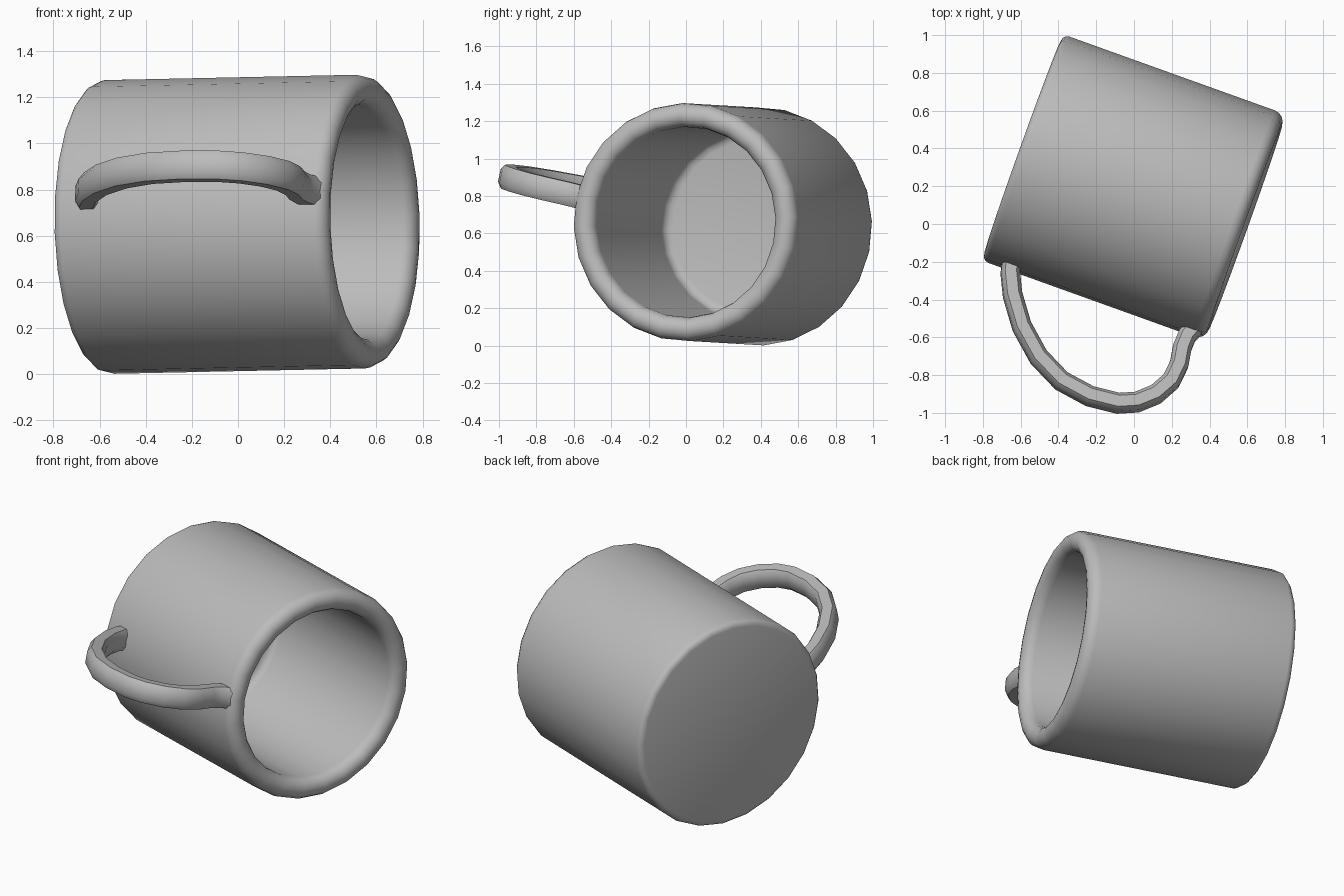
import bpy, bmesh, math
from mathutils import Vector, Matrix

cube = bpy.data.objects.get("Cube")
if cube:
    bpy.data.objects.remove(cube)

grey = bpy.data.materials.new("grey ceramic")
grey.use_nodes = True
COLOUR = (0.5, 0.5, 0.5, 1)
grey.diffuse_color = COLOUR
grey.node_tree.nodes["Principled BSDF"].inputs["Base Color"].default_value = COLOUR

# Mug lying on its side: local z runs base to rim, local x points out to the handle
axis = Vector((0.941, -0.338, 0.02)).normalized()
lift = math.radians(12.5)
out = Vector((-0.338 * math.cos(lift), -0.941 * math.cos(lift), math.sin(lift)))
out = (out - axis * out.dot(axis)).normalized()
side = axis.cross(out)
pose = Matrix((out, side, axis)).transposed().to_4x4()
pose.translation = (-0.59, 0.405, 0.637)

R, INNER, LENGTH, FLOOR = 0.637, 0.51, 1.254, 0.12


def arc(cx, cz, radius, start, end, steps):
    """Points of a rounded corner in the radius / height plane."""
    angles = [math.radians(start + (end - start) * i / steps) for i in range(steps + 1)]
    return [(cx + radius * math.cos(a), cz + radius * math.sin(a)) for a in angles]


def loft(name, rings, sharp, capped):
    """Skin closed rings of points into one object."""
    bm = bmesh.new()
    loops = [[bm.verts.new(p) for p in ring] for ring in rings]
    for a, b in zip(loops, loops[1:]):
        for i in range(len(a)):
            j = (i + 1) % len(a)
            bm.faces.new((a[i], a[j], b[j], b[i]))
    if capped:
        bm.faces.new(loops[0])
        bm.faces.new(loops[-1])
    bmesh.ops.recalc_face_normals(bm, faces=bm.faces)
    mesh = bpy.data.meshes.new(name)
    bm.to_mesh(mesh)
    bm.free()
    mesh.materials.append(grey)
    obj = bpy.data.objects.new(name, mesh)
    obj.matrix_world = pose
    bpy.context.collection.objects.link(obj)
    bpy.ops.object.select_all(action="DESELECT")
    obj.select_set(True)
    bpy.context.view_layer.objects.active = obj
    bpy.ops.object.shade_smooth_by_angle(angle=math.radians(sharp))
    return obj


# Body: rounded base, straight wall, rolled rim, inner wall and filleted floor
roll = (R - INNER) / 2
profile = arc(R - 0.035, 0.035, 0.035, -90, 0, 3)
profile += arc(R - roll, LENGTH - roll, roll, 0, 180, 8)
profile += arc(INNER - 0.05, FLOOR + 0.05, 0.05, 0, -90, 3)
SIDES = 24
turns = [2 * math.pi * i / SIDES for i in range(SIDES)]
loft("mug_body", [[(r * math.cos(t), r * math.sin(t), z) for t in turns]
                  for r, z in profile], 35, True)

# Handle: chamfered strap swept along a path of (distance out, height)
path = [(0.58, 0.147), (0.66, 0.165), (0.77, 0.217), (0.915, 0.321), (1.04, 0.46),
        (1.12, 0.617), (1.146, 0.785), (1.13, 0.94), (1.09, 1.03), (1.015, 1.111),
        (0.92, 1.162), (0.82, 1.172), (0.73, 1.157), (0.66, 1.16), (0.58, 1.19)]
path = [Vector((x, 0, z)) for x, z in path]
section = [(0.05, 0.035), (0.03, 0.063), (-0.03, 0.063), (-0.05, 0.035),
           (-0.05, -0.035), (-0.03, -0.063), (0.03, -0.063), (0.05, -0.035)]
rings = []
for i, p in enumerate(path):
    tangent = (path[min(i + 1, len(path) - 1)] - path[max(i - 1, 0)]).normalized()
    normal = Vector((tangent.z, 0, -tangent.x))
    rings.append([p + normal * u + Vector((0, v, 0)) for u, v in section])
loft("mug_handle", rings, 40, True)
